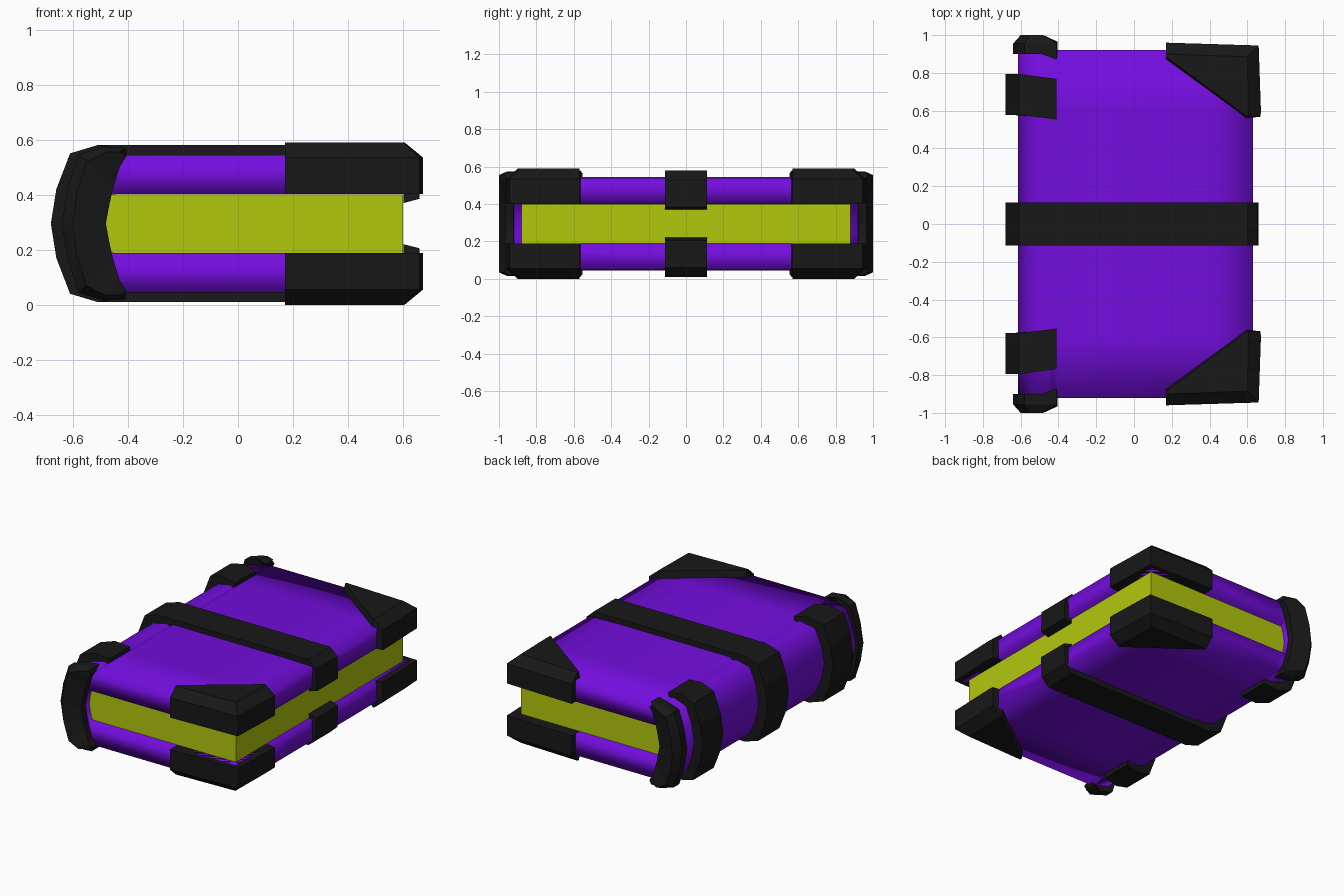
import bpy, bmesh

if "Cube" in bpy.data.objects:
    bpy.data.objects.remove(bpy.data.objects["Cube"])

ZC = 0.295  # mid height; everything is symmetric about it


def material(name, rgb):
    m = bpy.data.materials.new(name)
    m.diffuse_color = (*rgb, 1)
    m.use_nodes = True
    m.node_tree.nodes["Principled BSDF"].inputs["Base Color"].default_value = m.diffuse_color
    return m


PURPLE = material("purple_leather", (0.17, 0.004, 0.72))
LIME = material("lime_pages", (0.45, 0.58, 0.004))
BLACK = material("black_trim", (0.009, 0.009, 0.009))


def build(name, verts, faces, mat, smooth=False):
    bm = bmesh.new()
    vs = [bm.verts.new(v) for v in verts]
    for f in faces:
        bm.faces.new([vs[i] for i in f])
    bmesh.ops.recalc_face_normals(bm, faces=bm.faces)
    for f in bm.faces:
        f.smooth = smooth
    me = bpy.data.meshes.new(name)
    bm.to_mesh(me)
    bm.free()
    me.materials.append(mat)
    ob = bpy.data.objects.new(name, me)
    bpy.context.collection.objects.link(ob)
    return ob


def full(half):
    """Mirror a half profile (free end -> spine middle) about the mid height."""
    return half + [(x, 2 * ZC - z) for x, z in half[-2::-1]]


def band(name, rails, mat, smooth=False):
    """C-shaped solid: long rails of points joined in a closed section."""
    n, k = len(rails[0]), len(rails)
    verts = [p for r in rails for p in r]
    faces = [(a * n + i, a * n + i + 1, (a + 1) % k * n + i + 1, (a + 1) % k * n + i)
             for a in range(k) for i in range(n - 1)]
    faces += [[a * n for a in range(k)], [a * n + n - 1 for a in range(k)]]
    return build(name, verts, faces, mat, smooth)


def rail(profile, y):
    return [(x, y(x) if callable(y) else y, z) for x, z in full(profile)]


# page block
bpy.ops.mesh.primitive_cube_add(size=1, location=(0.05, 0, ZC))
pages = bpy.context.object
pages.name = "page_block"
pages.scale = (1.10, 1.76, 0.212)
pages.data.materials.append(LIME)

# wrap-around cover with rounded spine and shallow hinge groove
cover_out = [(0.63, 0.54), (0.40, 0.545), (-0.40, 0.545), (-0.425, 0.53), (-0.45, 0.54),
             (-0.55, 0.515), (-0.595, 0.41), (-0.615, ZC)]
cover_in = [(0.625, 0.402), (0.40, 0.402), (-0.40, 0.402), (-0.42, 0.402), (-0.44, 0.402),
            (-0.46, 0.40), (-0.475, 0.34), (-0.48, ZC)]
ys = [-0.92, -0.6, 0, 0.6, 0.92]
band("cover", [rail(cover_out, y) for y in ys] + [rail(cover_in, y) for y in ys[::-1]],
     PURPLE, True)

# centre strap, hooked over the fore edge
arc = [(-0.51, 0.58), (-0.61, 0.55), (-0.66, 0.42), (-0.68, ZC)]
arc_in = [(-0.48, 0.52), (-0.54, 0.48), (-0.58, 0.40), (-0.60, ZC)]
strap_out = [(0.66, 0.385), (0.655, 0.53), (0.60, 0.58)] + arc
strap_in = [(0.602, 0.37), (0.602, 0.48), (0.57, 0.52)] + arc_in
w = 0.113
band("centre_strap", [rail(strap_out, -w), rail(strap_out, w),
                      rail(strap_in, w), rail(strap_in, -w)], BLACK)

# spine end cap profiles
cap_out = [(-0.41, 0.57), (-0.49, 0.575), (-0.58, 0.545), (-0.62, 0.42), (-0.64, ZC)]
cap_mid = [(-0.43, 0.555), (-0.48, 0.555), (-0.55, 0.52), (-0.585, 0.41), (-0.60, ZC)]
cap_in = [(-0.405, 0.54), (-0.43, 0.50), (-0.455, 0.42), (-0.47, 0.35), (-0.48, ZC)]

for s, side in ((-1, "front"), (1, "back")):
    # short rib on the spine, slightly skewed
    rib_out = [(-0.41, 0.565)] + arc
    rib_in = [(-0.41, 0.52)] + arc_in

    def edge(base):
        return lambda x: s * (base - 0.025 * max(0, min(1, (x + 0.60) / 0.19)))

    lo, hi = edge(0.578), edge(0.793)
    band(side + "_spine_rib", [rail(rib_out, lo), rail(rib_out, hi),
                               rail(rib_in, hi), rail(rib_in, lo)], BLACK)

    # end cap closing the spine
    def crown(x):
        return s * (0.97 if x > -0.45 else 1.0)

    def skirt(x):
        return s * (0.87 if x > -0.45 else 0.90)

    band(side + "_spine_cap", [rail(cap_out, skirt), rail(cap_out, s * 0.955),
                               rail(cap_mid, crown), rail(cap_in, s * 0.965),
                               rail(cap_in, s * 0.921)], BLACK)

    # chamfered triangular corner guards on both covers
    base = [(0.17, 0.87), (0.17, 0.96), (0.66, 0.945), (0.672, 0.60), (0.67, 0.568), (0.597, 0.56)]
    top = [(0.17, 0.885), (0.17, 0.90), (0.60, 0.885), (0.605, 0.60), (0.603, 0.57), (0.597, 0.57)]
    n = len(base)
    for t, level in ((1, "upper"), (-1, "lower")):
        verts = [(x, s * y, ZC + t * h)
                 for ring, h in ((base, 0.107), (base, 0.24), (top, 0.295)) for x, y in ring]
        faces = [list(range(n)), list(range(2 * n, 3 * n))]
        faces += [(r * n + i, r * n + (i + 1) % n, (r + 1) * n + (i + 1) % n, (r + 1) * n + i)
                  for r in range(2) for i in range(n)]
        build(f"{side}_{level}_corner_guard", verts, faces, BLACK)
